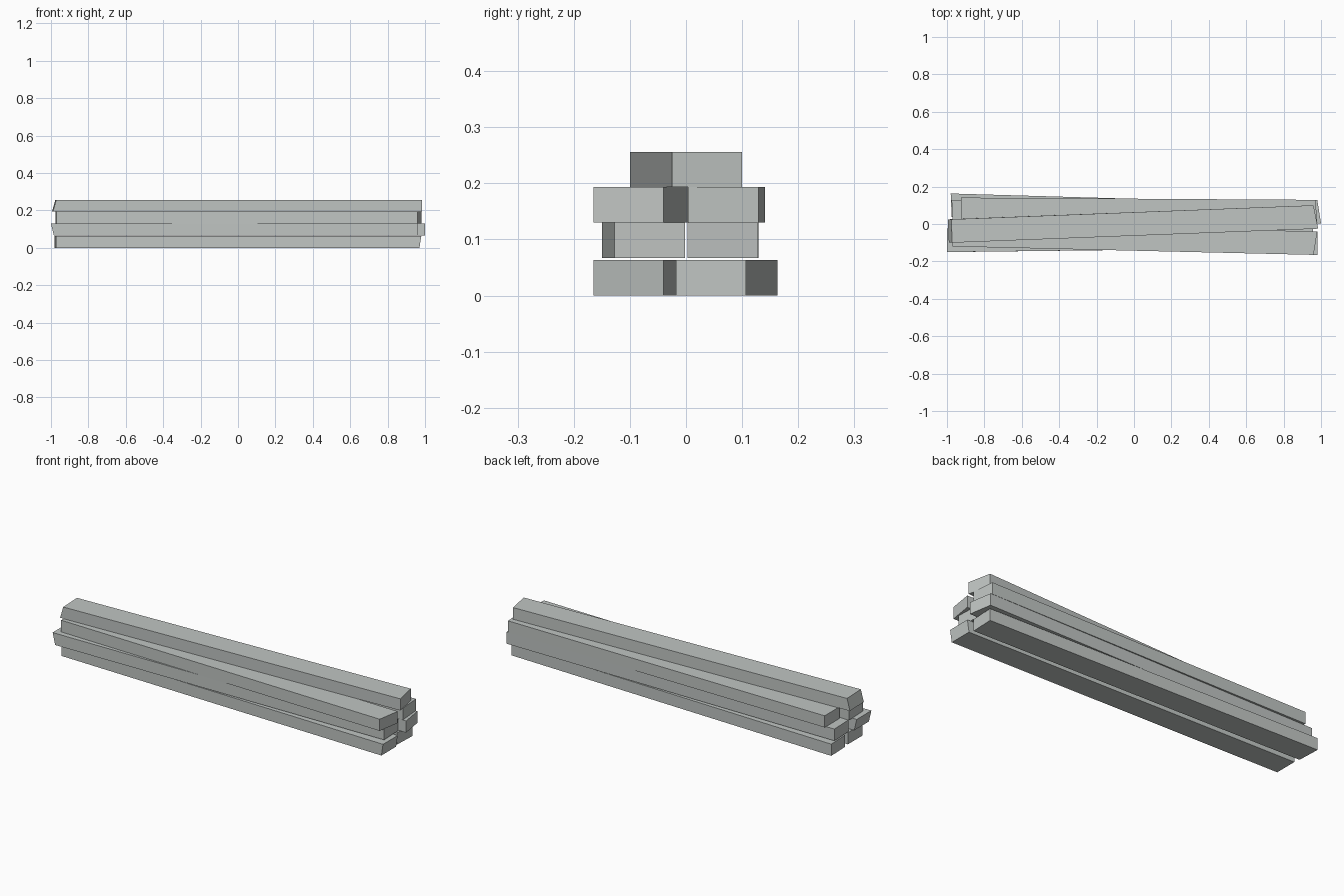
import bpy

# Remove the default cube
cube = bpy.data.objects.get("Cube")
if cube:
    bpy.data.objects.remove(cube, do_unlink=True)

# Weathered grey wood
wood = bpy.data.materials.new("weathered_grey")
wood.use_nodes = True
colour = (0.53, 0.56, 0.545, 1)
wood.diffuse_color = colour
wood.node_tree.nodes["Principled BSDF"].inputs["Base Color"].default_value = colour

HEIGHT = 0.063
WIDTH = 0.125


def beam(name, z, left, right):
    """Beam with angled saw cuts; each end is (front y, front x, back x, top shift in x)."""
    verts = []
    for y, x_front, x_back, shift in (left, right):
        for top in (0, 1):
            height = z + HEIGHT * top
            verts.append((x_front + shift * top, y, height))
            verts.append((x_back + shift * top, y + WIDTH, height))
    faces = [(0, 2, 3, 1), (4, 5, 7, 6), (0, 1, 5, 4),
             (2, 6, 7, 3), (0, 4, 6, 2), (1, 3, 7, 5)]
    mesh = bpy.data.meshes.new(name)
    mesh.from_pydata(verts, [], faces)
    mesh.materials.append(wood)
    mesh.update()
    bpy.context.collection.objects.link(bpy.data.objects.new(name, mesh))


# Bottom layer
beam("bottom_front_beam", 0, (-0.118, -0.97, -0.97, 0), (-0.165, 0.97, 0.97, 0.01))
beam("bottom_back_beam", 0, (0.038, -0.975, -0.98, 0), (-0.018, 0.96, 0.965, 0))

# Second layer
beam("second_front_beam", 0.067, (-0.15, -0.985, -0.985, -0.015), (-0.127, 0.96, 0.955, 0))
beam("second_back_beam", 0.067, (0.004, -0.97, -0.975, 0), (0.003, 1.0, 0.98, 0))

# Third layer
beam("third_front_beam", 0.13, (-0.12, -0.97, -0.975, 0), (-0.165, 0.96, 0.98, 0))
beam("third_back_beam", 0.13, (0.016, -0.925, -0.925, 0), (0.004, 0.98, 0.97, 0))

# Single beam on top
beam("top_beam", 0.193, (-0.1, -0.99, -0.995, 0.018), (-0.025, 0.985, 0.96, 0))
